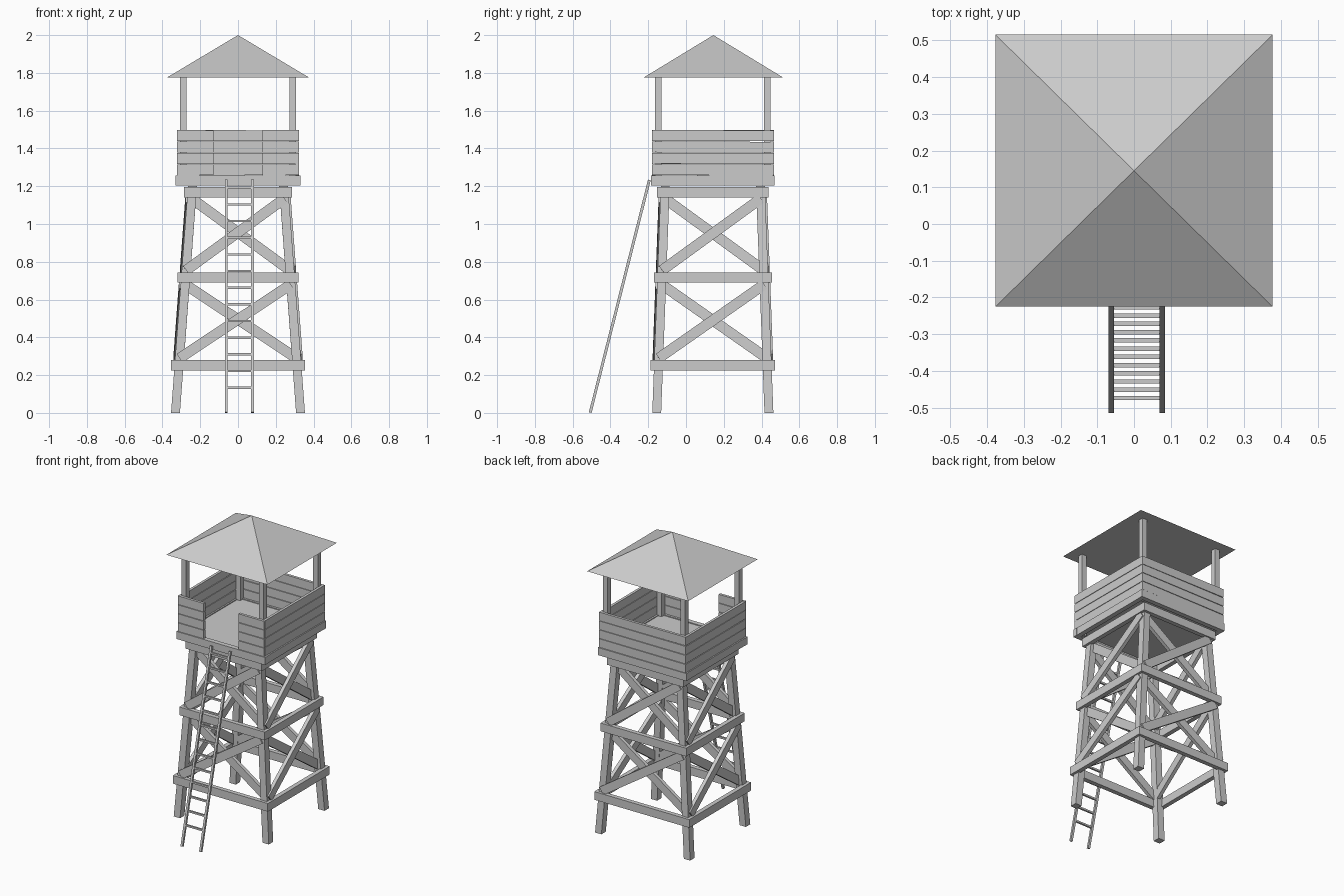
import bpy, bmesh, math, random
from mathutils import Vector, Matrix

if "Cube" in bpy.data.objects:
    bpy.data.objects.remove(bpy.data.objects["Cube"])

random.seed(4)
CY = 0.142          # tower axis in y
TOP = 1.2           # height of the leg tops

wood = bpy.data.materials.new("grey wood")
wood.diffuse_color = (0.6, 0.6, 0.6, 1)
wood.use_nodes = True
wood.node_tree.nodes["Principled BSDF"].inputs["Base Color"].default_value = wood.diffuse_color


def finish(name, bm):
    bmesh.ops.recalc_face_normals(bm, faces=bm.faces)
    me = bpy.data.meshes.new(name)
    bm.to_mesh(me)
    bm.free()
    me.materials.append(wood)
    ob = bpy.data.objects.new(name, me)
    bpy.context.collection.objects.link(ob)
    return ob


def box(name, lo, hi, tilt=0.0, axis='Y'):
    """Axis-aligned box between two corners, optionally tilted a little."""
    lo, hi = Vector(lo), Vector(hi)
    bm = bmesh.new()
    m = Matrix.Translation((lo + hi) / 2) @ Matrix.Rotation(tilt, 4, axis)
    bmesh.ops.create_cube(bm, size=1, matrix=m @ Matrix.Diagonal((*(hi - lo), 1)))
    return finish(name, bm)


def beam(name, a, b, out, wide, thick):
    """Board from a to b; 'out' is the direction of its thickness."""
    a, b = Vector(a), Vector(b)
    d = (b - a).normalized()
    side = d.cross(Vector(out)).normalized()
    n = side.cross(d)
    rot = Matrix((d, side, n)).transposed().to_4x4()
    bm = bmesh.new()
    m = Matrix.Translation((a + b) / 2) @ rot @ Matrix.Diagonal(((b - a).length, wide, thick, 1))
    bmesh.ops.create_cube(bm, size=1, matrix=m)
    return finish(name, bm)


CORNERS = [(-1, -1), (1, -1), (1, 1), (-1, 1)]


def leg_point(c, z):
    t = z / TOP
    return Vector((c[0] * (0.331 - 0.09 * t), CY + c[1] * (0.297 - 0.045 * t), z))


# Splayed legs with level ends
for c in CORNERS:
    bm = bmesh.new()
    rings = [[bm.verts.new(leg_point(c, z) + Vector((k[0] * .0235, k[1] * .0235, 0)))
              for k in CORNERS] for z in (0, TOP)]
    bm.faces.new(rings[0])
    bm.faces.new(rings[1])
    for i in range(4):
        j = (i + 1) % 4
        bm.faces.new((rings[0][i], rings[0][j], rings[1][j], rings[1][i]))
    finish("leg", bm)

# Ring beams and cross braces on each side
for i in range(4):
    c0, c1 = CORNERS[i], CORNERS[(i + 1) % 4]
    out = Vector((c0[0] + c1[0], c0[1] + c1[1], 0)) / 2
    along = out.cross(Vector((0, 0, 1))) * -1
    for z in (0.252, 0.717, 1.168):
        a = leg_point(c0, z) + out * 0.027 - along * 0.041
        b = leg_point(c1, z) + out * 0.027 + along * 0.041
        beam("ring_beam", a, b, out, 0.055, 0.03)
    for z0, z1 in ((0.29, 0.68), (0.755, 1.135)):
        beam("outer_brace", leg_point(c0, z0) + out * 0.02,
             leg_point(c1, z1) + out * 0.02, out, 0.055, 0.024)
        beam("inner_brace", leg_point(c1, z0) - out * 0.01,
             leg_point(c0, z1) - out * 0.01, out, 0.055, 0.024)

# Platform floor and rim
X, Y0, Y1 = 0.33, CY - 0.325, CY + 0.325
box("floor", (-0.31, Y0 + .02, 1.225), (0.31, Y1 - .02, 1.25))
for s in (-1, 1):
    box("rim_beam", (-X, CY + s * .31 - .016, 1.205), (X, CY + s * .31 + .016, 1.256))
    box("rim_beam", (s * .313 - .016, Y0, 1.205), (s * .313 + .016, Y1, 1.256))

# Roof posts
for c in CORNERS:
    x, y = c[0] * 0.289, CY + c[1] * 0.288
    box("roof_post", (x - .017, y - .017, 1.21), (x + .017, y + .017, 1.8))

# Plank walls, four rows, with an entrance gap in front
for r in range(4):
    z0, z1 = 1.258 + r * 0.0605, 1.315 + r * 0.0605

    def t():
        return random.uniform(-0.005, 0.005)
    yb, yf = CY + 0.314, CY - 0.314
    box("back_plank", (-.322, yb - .009, z0), (.322, yb + .009, z1), t())
    for s in (-1, 1):
        xs = sorted((s * 0.13, s * 0.322))
        box("front_plank", (xs[0], yf - .009, z0), (xs[1], yf + .009, z1), t())
        box("side_plank", (s * .314 - .009, CY - .318, z0),
            (s * .314 + .009, CY + .318, z1), t(), 'X')

# Pyramid roof
bm = bmesh.new()
base = [bm.verts.new((c[0] * 0.377, CY + 0.003 + c[1] * 0.37, 1.775)) for c in CORNERS]
apex = bm.verts.new((0, CY + 0.003, 2.0))
bm.faces.new(base)
for i in range(4):
    bm.faces.new((base[i], base[(i + 1) % 4], apex))
finish("roof", bm)

# Ladder
foot, head = Vector((0, -0.507, 0.002)), Vector((0, -0.194, 1.233))
for x in (-0.062, 0.077):
    o = Vector((x, 0, 0))
    beam("ladder_rail", foot + o, head + o, (0, -1, 0), 0.015, 0.015)
for i in range(13):
    z = 0.132 + i * 0.0883
    p = foot.lerp(head, z / 1.233)
    beam("ladder_rung", (-0.062, p.y, p.z), (0.077, p.y, p.z), (0, -1, 0), 0.012, 0.012)
